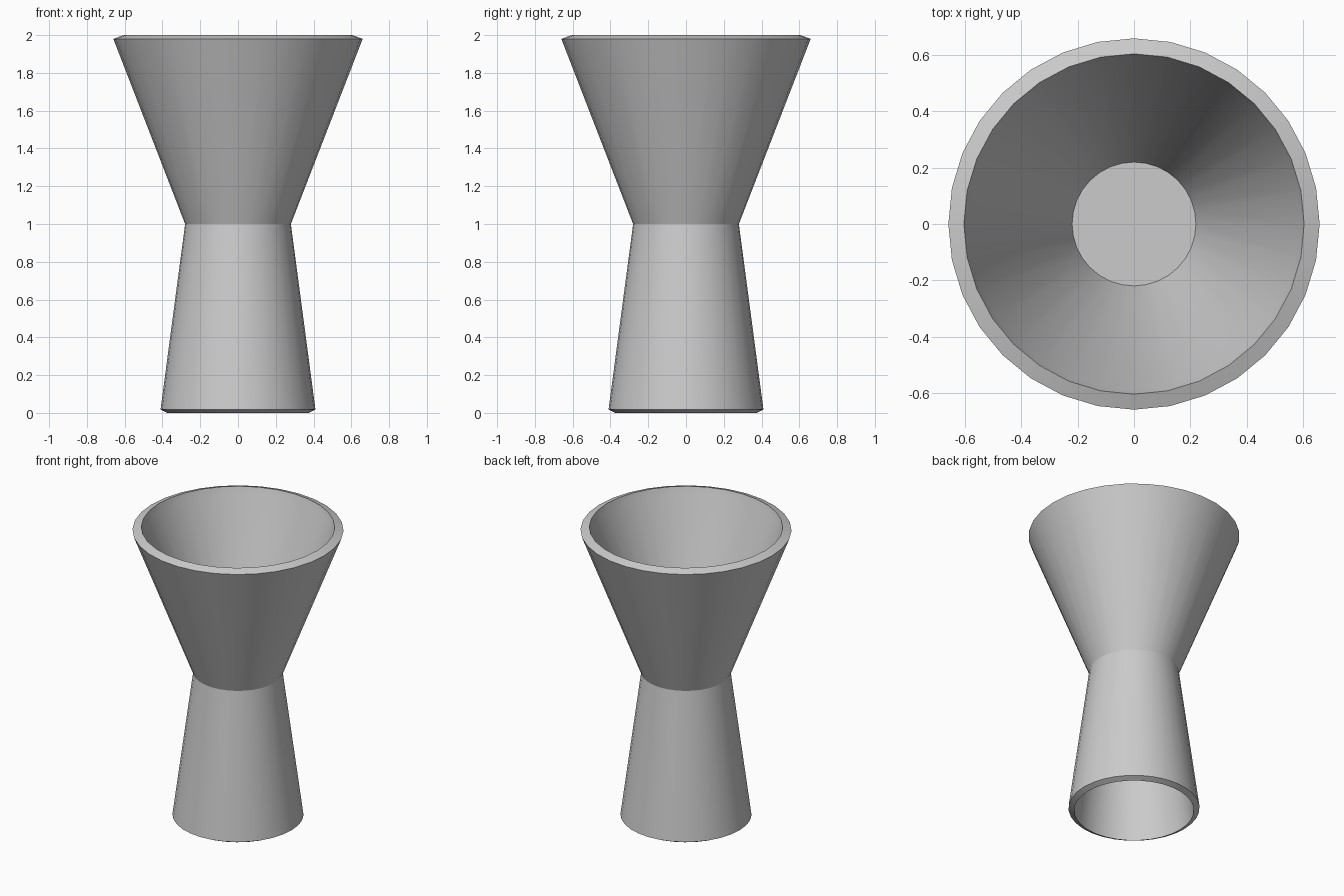
import bpy, math

if "Cube" in bpy.data.objects:
    bpy.data.objects.remove(bpy.data.objects["Cube"])

SIDES = 32


def lathe(name, profile):
    """Revolve (radius, z) points about z; radius 0 becomes a pole."""
    verts, rings, faces = [], [], []
    for r, z in profile:
        n = 1 if r == 0 else SIDES
        rings.append([len(verts) + i for i in range(n)])
        for i in range(n):
            a = 2 * math.pi * i / SIDES
            verts.append((r * math.cos(a), r * math.sin(a), z))
    for lo, hi in zip(rings, rings[1:]):
        for i in range(SIDES):
            j = (i + 1) % SIDES
            if len(lo) == 1:
                faces.append((lo[0], hi[j], hi[i]))
            elif len(hi) == 1:
                faces.append((lo[i], lo[j], hi[0]))
            else:
                faces.append((lo[i], lo[j], hi[j], hi[i]))
    mesh = bpy.data.meshes.new(name)
    mesh.from_pydata(verts, [], faces)
    obj = bpy.data.objects.new(name, mesh)
    bpy.context.collection.objects.link(obj)
    bpy.ops.object.select_all(action='DESELECT')
    obj.select_set(True)
    bpy.context.view_layer.objects.active = obj
    bpy.ops.object.shade_smooth_by_angle(angle=math.radians(20))
    return obj


# Double-ended measuring cup: small cup below, large cup above, shared floor
lathe("double_cup", [
    (0, 0.98), (0.25, 0.98), (0.375, 0.0),      # inside of small cup
    (0.41, 0.018), (0.28, 1.0), (0.66, 1.98),   # rim, waist, outer wall
    (0.605, 2.0), (0.59, 1.95),                 # bevelled rim and inner lip
    (0.22, 1.01), (0, 1.01),                    # inside of large cup
])
